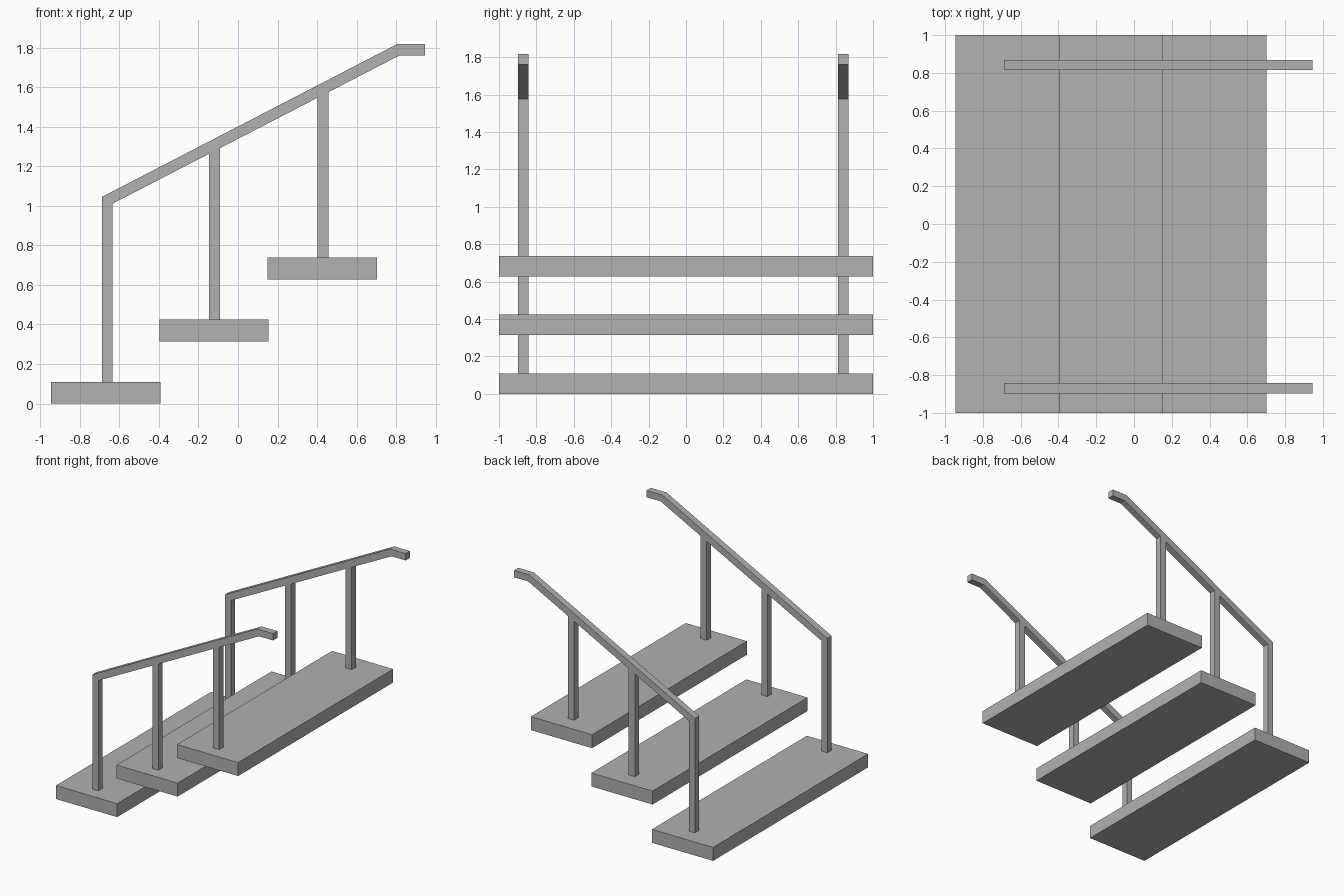
import bpy, bmesh

if "Cube" in bpy.data.objects:
    bpy.data.objects.remove(bpy.data.objects["Cube"])

# Dark grey finish shared by all parts
GREY = bpy.data.materials.new("dark_grey")
GREY.diffuse_color = (0.44, 0.44, 0.44, 1.0)
GREY.use_nodes = True
GREY.node_tree.nodes["Principled BSDF"].inputs["Base Color"].default_value = GREY.diffuse_color


def extrude_profile(name, profile, y0, y1):
    """Extrude an XZ outline along Y from y0 to y1."""
    bm = bmesh.new()
    face = bm.faces.new([bm.verts.new((x, y0, z)) for x, z in profile])
    result = bmesh.ops.extrude_face_region(bm, geom=[face])
    moved = [v for v in result["geom"] if isinstance(v, bmesh.types.BMVert)]
    bmesh.ops.translate(bm, verts=moved, vec=(0, y1 - y0, 0))
    bmesh.ops.recalc_face_normals(bm, faces=bm.faces)
    mesh = bpy.data.meshes.new(name)
    bm.to_mesh(mesh)
    bm.free()
    mesh.materials.append(GREY)
    obj = bpy.data.objects.new(name, mesh)
    bpy.context.collection.objects.link(obj)
    return obj


BAR = 0.055
TREAD_H = 0.11
RISE, RUN = 0.314, 0.547

# Three floating treads
for i in range(3):
    x, z = -0.945 + i * RUN, i * RISE
    extrude_profile(f"tread_{i + 1}",
                    [(x, z), (x + 0.553, z), (x + 0.553, z + TREAD_H), (x, z + TREAD_H)],
                    -1.0, 1.0)

# Bent handrail outline: lower post, sloped rail, level end
RAIL = [(-0.688, TREAD_H), (-0.634, TREAD_H), (-0.634, 1.011), (0.818, 1.761),
        (0.945, 1.761), (0.945, 1.817), (0.804, 1.817), (-0.688, 1.045)]


def rail_underside(x):
    return 1.011 + (x + 0.634) * (1.761 - 1.011) / (0.818 + 0.634)


for side, y in (("front", -0.897), ("back", 0.814)):
    extrude_profile(f"{side}_handrail", RAIL, y, y + BAR)
    # Upright posts cut to the slope of the rail
    for i, x in ((1, -0.146), (2, 0.403)):
        base = i * RISE + TREAD_H
        extrude_profile(f"{side}_post_{i + 1}",
                        [(x, base), (x + BAR, base),
                         (x + BAR, rail_underside(x + BAR)), (x, rail_underside(x))],
                        y, y + BAR)
